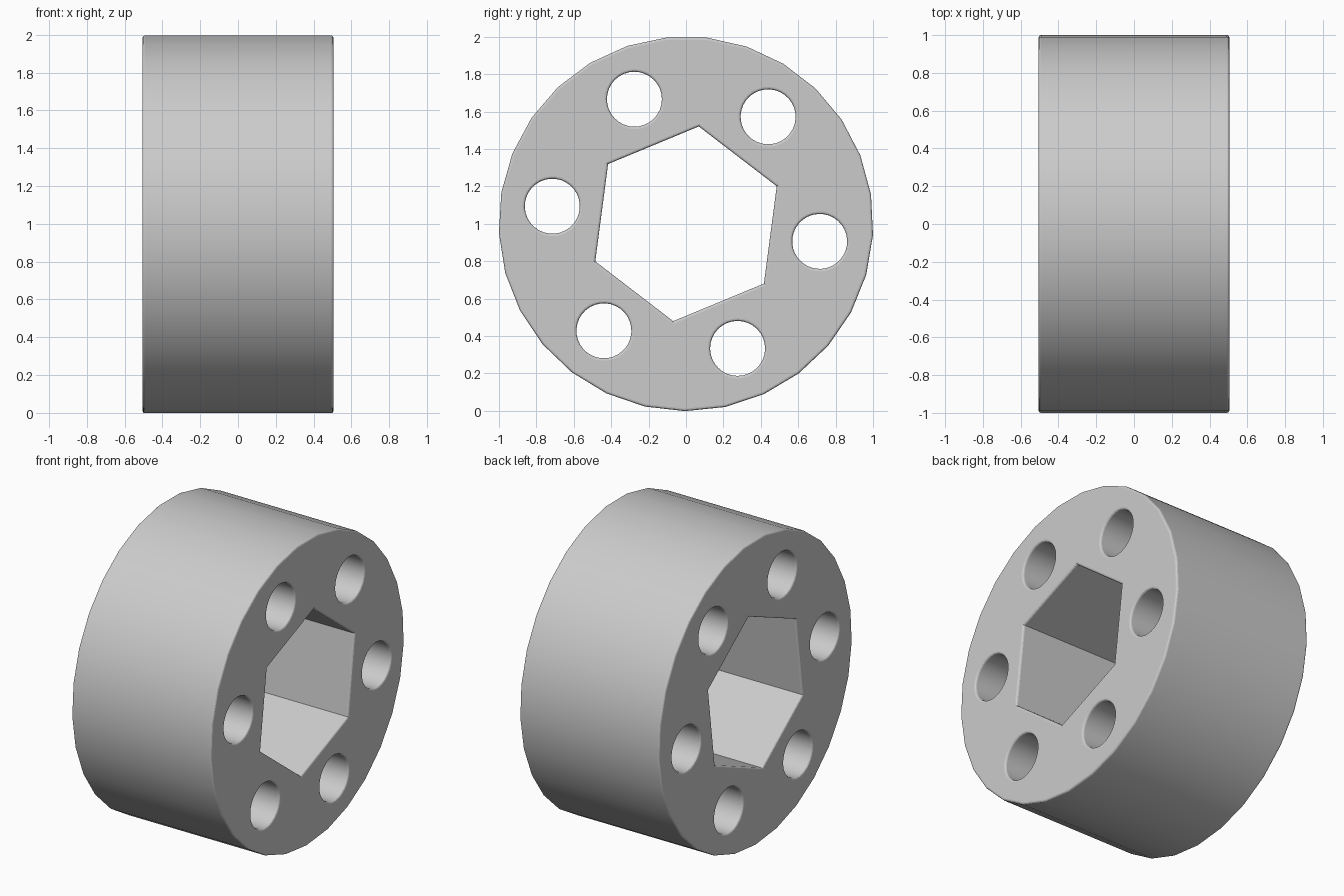
import bpy
import bmesh
from math import sin, cos, pi, radians

if "Cube" in bpy.data.objects:
    bpy.data.objects.remove(bpy.data.objects["Cube"], do_unlink=True)

HALF = 0.505        # half the thickness along x
BEVEL = 0.013       # rounded edge size
STEPS = 3           # segments in each rounded edge
AXIS_Z = 1.0

grey = bpy.data.materials.new("plain grey")
grey.use_nodes = True
colour = (0.6, 0.6, 0.6, 1.0)
grey.diffuse_color = colour
grey.node_tree.nodes["Principled BSDF"].inputs["Base Color"].default_value = colour

bm = bmesh.new()
cap_edges = {-1: [], 1: []}


def add_wall(sides, radius, turn, y=0.0, z=0.0, inward=False):
    """Wall running along x with rounded ends; inward walls flare out."""
    sign = 1 if inward else -1
    stations = []
    for i in range(STEPS + 1):
        a = pi / 2 * i / STEPS
        stations.append((HALF - BEVEL * (1 - cos(a)), sign * BEVEL * (1 - sin(a))))
    stations += [(-x, d) for x, d in reversed(stations)]
    rings = []
    for x, offset in stations:
        r = radius + offset / cos(pi / sides)
        rings.append([bm.verts.new((x, y + r * cos(turn + 2 * pi * k / sides),
                                    AXIS_Z + z + r * sin(turn + 2 * pi * k / sides)))
                      for k in range(sides)])
    for a, b in zip(rings, rings[1:]):
        for k in range(sides):
            n = (k + 1) % sides
            bm.faces.new((a[k], a[n], b[n], b[k]))
    for side, ring in ((1, rings[0]), (-1, rings[-1])):
        for k in range(sides):
            cap_edges[side].append(bm.edges.get((ring[k], ring[(k + 1) % sides])))


# Outer rim, hexagonal socket and ring of six round holes
add_wall(29, 1.0015, radians(-90.3))
add_wall(6, 0.525, radians(22.5), inward=True)
for i in range(6):
    a = radians(-7.5 + 60 * i)
    add_wall(32, 0.147, a, 0.721 * cos(a), 0.721 * sin(a), inward=True)

# Flat end faces around all openings
for side, edges in cap_edges.items():
    bmesh.ops.triangle_fill(bm, use_beauty=True, use_dissolve=False,
                            edges=edges, normal=(side, 0, 0))
bmesh.ops.recalc_face_normals(bm, faces=bm.faces)

mesh = bpy.data.meshes.new("socket_disc")
bm.to_mesh(mesh)
bm.free()
mesh.materials.append(grey)
disc = bpy.data.objects.new("socket_disc", mesh)
bpy.context.collection.objects.link(disc)

# Smooth round walls, crisp socket corners and end faces
bpy.ops.object.select_all(action='DESELECT')
disc.select_set(True)
bpy.context.view_layer.objects.active = disc
bpy.ops.object.shade_smooth_by_angle(angle=radians(14))
